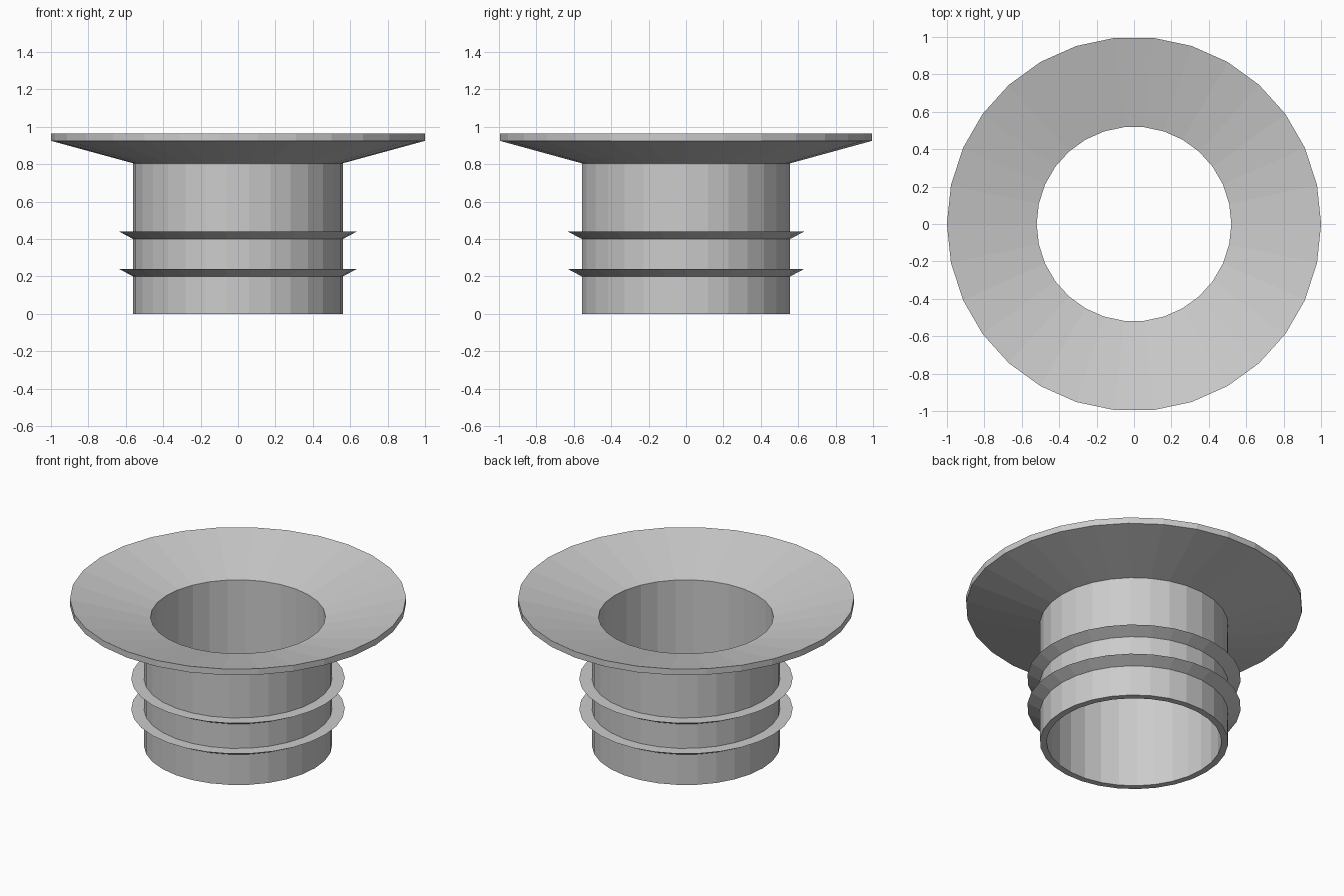
import bpy
import bmesh
from math import tau
from mathutils import Matrix, Vector

if "Cube" in bpy.data.objects:
    bpy.data.objects.remove(bpy.data.objects["Cube"], do_unlink=True)

SIDES = 30
INNER, OUTER, RIM = 0.52, 0.56, 1.0

grey = bpy.data.materials.new("light grey")
grey.use_nodes = True
grey.diffuse_color = (0.6, 0.6, 0.6, 1)
grey.node_tree.nodes["Principled BSDF"].inputs["Base Color"].default_value = (0.6, 0.6, 0.6, 1)


def lathe(name, profile):
    """Turn a closed (radius, height) profile around the z axis."""
    bm = bmesh.new()
    rings = []
    for i in range(SIDES):
        turn = Matrix.Rotation(tau * i / SIDES, 3, "Z")
        rings.append([bm.verts.new(turn @ Vector((r, 0, z))) for r, z in profile])
    count = len(profile)
    for i in range(SIDES):
        a, b = rings[i], rings[(i + 1) % SIDES]
        for j in range(count):
            k = (j + 1) % count
            bm.faces.new((a[j], b[j], b[k], a[k]))
    bmesh.ops.recalc_face_normals(bm, faces=bm.faces)
    mesh = bpy.data.meshes.new(name)
    bm.to_mesh(mesh)
    bm.free()
    mesh.materials.append(grey)
    obj = bpy.data.objects.new(name, mesh)
    bpy.context.collection.objects.link(obj)
    return obj


# Hollow tube with a wide sloping flange at the top
lathe("flanged_tube", [
    (INNER, 0), (OUTER, 0), (OUTER, 0.805),
    (RIM, 0.925), (RIM, 0.965), (INNER, 0.843),
])

# Barbed sealing rings: sloped underneath, flat on top, rooted in the wall
for label, base in (("lower", 0.2), ("upper", 0.4)):
    lathe(label + "_sealing_ring", [
        (OUTER - 0.02, base), (OUTER, base),
        (0.635, base + 0.04), (OUTER - 0.02, base + 0.04),
    ])
